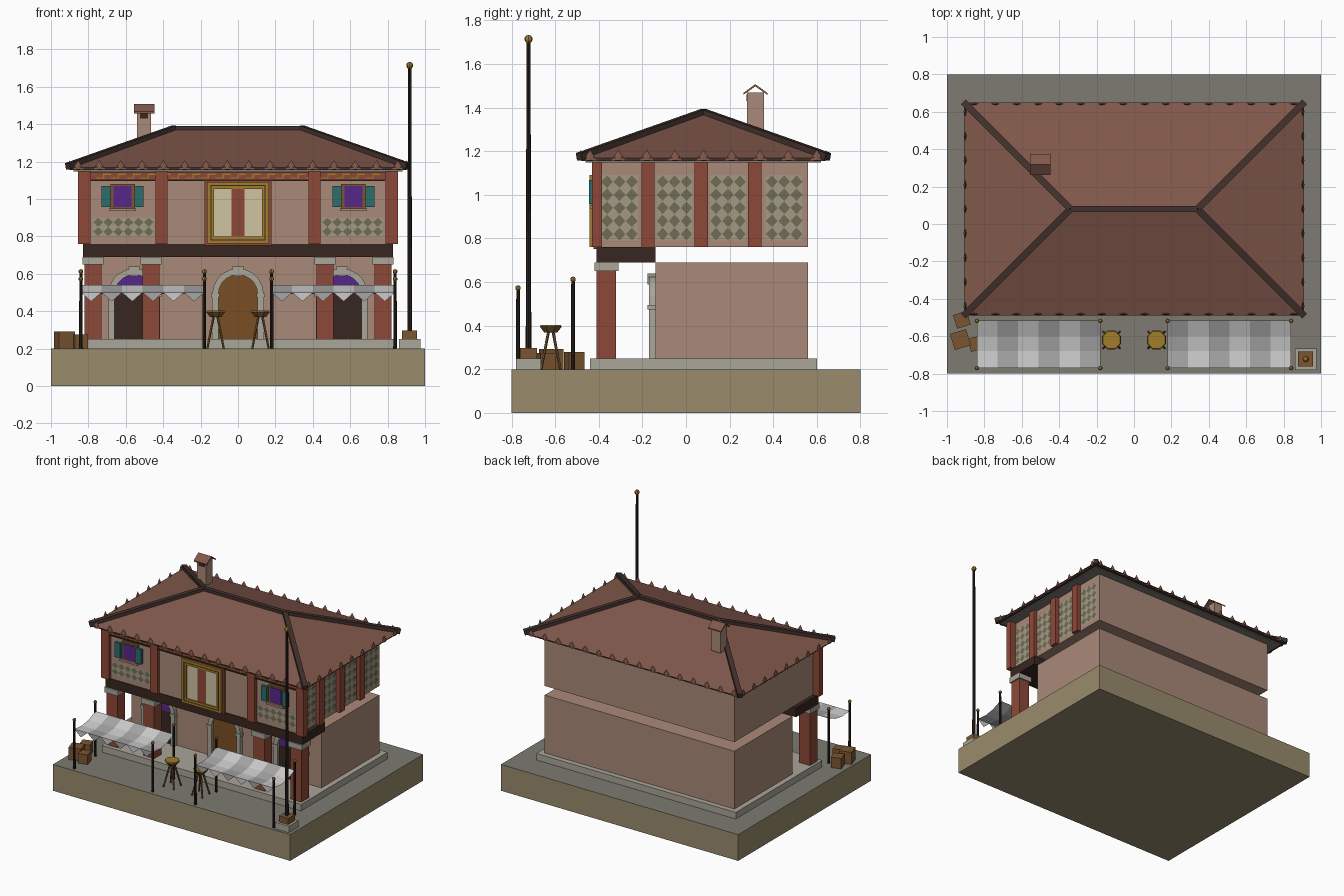
import bpy, bmesh, math
from mathutils import Vector, Matrix

if "Cube" in bpy.data.objects:
    bpy.data.objects.remove(bpy.data.objects["Cube"])

MATS = {}
def mat(hexcol):
    if hexcol not in MATS:
        m = bpy.data.materials.new("mat_" + hexcol)
        m.diffuse_color = [(int(hexcol[i:i+2], 16) / 255) ** 2.2 for i in (0, 2, 4)] + [1]
        m.use_nodes = True
        m.node_tree.nodes["Principled BSDF"].inputs["Base Color"].default_value = m.diffuse_color
        MATS[hexcol] = m
    return MATS[hexcol]

PINK, RED, DARK, STONE = "a88878", "8c4a3a", "3a2a24", "a8a498"
TAN, GREY, ROOF, RIDGE = "988a6c", "7c7a70", "80594c", "443430"
GOLD, WOOD, PURPLE, TEAL = "a07c30", "7a5634", "582a88", "2f6e6c"
DOOR, CREAM, PANEL, LATT, IRON = "785028", "cdc2a2", "a09880", "716c58", "2e2622"

def mesh(name, verts, faces, col):
    me = bpy.data.meshes.new(name)
    me.from_pydata(verts, [], faces)
    bm = bmesh.new(); bm.from_mesh(me)
    bmesh.ops.recalc_face_normals(bm, faces=bm.faces)
    bm.to_mesh(me); bm.free()
    ob = bpy.data.objects.new(name, me)
    bpy.context.collection.objects.link(ob)
    me.materials.append(mat(col))
    return ob

def prism(name, pts, y0, y1, col):
    n = len(pts)
    v = [(x, y, z) for y in (y0, y1) for x, z in pts]
    f = [tuple(range(n)), tuple(range(2 * n - 1, n - 1, -1))]
    f += [(i, (i + 1) % n, n + (i + 1) % n, n + i) for i in range(n)]
    return mesh(name, v, f, col)

def box(name, x0, x1, y0, y1, z0, z1, col):
    x0, x1 = sorted((x0, x1))
    return prism(name, [(x0, z0), (x1, z0), (x1, z1), (x0, z1)], y0, y1, col)

def rod(name, p, q, r1, r2, n, col, spin=0):
    p, q = Vector(p), Vector(q)
    rot = (q - p).to_track_quat('Z', 'Y').to_matrix().to_4x4()
    ob = mesh(name, [], [], col)
    bm = bmesh.new()
    bmesh.ops.create_cone(bm, cap_ends=True, segments=n, radius1=r1, radius2=r2, depth=(q - p).length,
                          matrix=Matrix.Translation((p + q) / 2) @ rot @ Matrix.Rotation(spin, 4, 'Z'))
    bm.to_mesh(ob.data); bm.free()
    return ob

def ball(name, p, r, col):
    ob = mesh(name, [], [], col)
    bm = bmesh.new()
    bmesh.ops.create_uvsphere(bm, u_segments=8, v_segments=5, radius=r, matrix=Matrix.Translation(p))
    bm.to_mesh(ob.data); bm.free()

# ground block with paved top
base = box("ground_block", -1, 1, -.8, .8, 0, .2, TAN)
base.data.materials.append(mat(GREY))
for p in base.data.polygons:
    p.material_index = int(p.normal.z > .5)
box("plinth", -.84, .84, -.44, .6, .2, .25, STONE)

# main storeys and overhanging beam
box("lower_wall", -.8, .8, -.14, .56, .25, .69, PINK)
box("porch_beam", -.83, .83, -.41, -.14, .69, .76, DARK)
box("upper_wall", -.8, .8, -.405, .56, .76, 1.155, PINK)

# porch columns, upper pilasters
for s in (-1, 1):
    for x in (.775, .465):
        box("column", s * (x - .046), s * (x + .046), -.41, -.32, .25, .65, RED)
        box("capital", s * (x - .057), s * (x + .057), -.42, -.31, .65, .69, STONE)
    box("corner_pilaster", s * .788, s * .855, -.43, -.385, .76, 1.15, RED)
    box("front_pilaster", s * .376, s * .442, -.43, -.4, .76, 1.15, RED)
for y in (-.175, .07, .315):
    box("side_pilaster", .79, .83, y - .03, y + .03, .76, 1.15, RED)

# lattice panels
def lattice(u0, u1, z0, z1, put):
    m = mesh("lattice_panel", [put(u, z, .004) for u, z in ((u0, z0), (u1, z0), (u1, z1), (u0, z1))], [(0, 1, 2, 3)], PANEL)
    nu, nz = round((u1 - u0) / .057), round((z1 - z0) / .055)
    du, dz = (u1 - u0) / nu, (z1 - z0) / nz
    v, f = [], []
    for i in range(nu):
        for j in range(nz):
            u, z = u0 + (i + .5) * du, z0 + (j + .5) * dz
            f.append(tuple(range(len(v), len(v) + 4)))
            v += [put(u + a * du * .48, z + b * dz * .48, .007) for a, b in ((-1, 0), (0, -1), (1, 0), (0, 1))]
    mesh("lattice_diamonds", v, f, LATT)
for a, b in ((-.39, -.22), (-.135, .03), (.11, .275), (.365, .535)):
    lattice(a, b, .79, 1.09, lambda u, z, d: (.8 + d, u, z))
for a, b in ((-.775, -.45), (.45, .775)):
    lattice(a, b, .8, .9, lambda u, z, d: (u, -.405 - d, z))

# upper windows with shutters
for s in (-1, 1):
    c = s * .617
    box("window_frame", c - .065, c + .065, -.425, -.4, .945, 1.08, WOOD)
    box("window_pane", c - .048, c + .048, -.43, -.42, .957, 1.068, PURPLE)
    box("window_sill", c - .072, c + .072, -.44, -.4, .935, .95, PINK)
    for t in (-1, 1):
        box("shutter", c + t * .064, c + t * .112, -.445, -.425, .957, 1.068, TEAL)

# frieze with stepped gold key
box("frieze", -.79, .79, -.42, -.4, 1.105, 1.145, RED)
box("frieze_moulding", -.79, .79, -.425, -.4, 1.095, 1.105, DARK)
for i in range(19):
    x = -.76 + i * .08
    box("key_low", x, x + .045, -.424, -.418, 1.108, 1.115, GOLD)
    box("key_rise", x + .038, x + .045, -.424, -.418, 1.115, 1.128, GOLD)
    box("key_high", x + .038, x + .08, -.424, -.418, 1.128, 1.135, GOLD)

# central framed panel
box("panel_surround", -.18, .18, -.425, -.4, .752, 1.1, RED)
box("panel_back", -.135, .135, -.432, -.42, .79, 1.065, CREAM)
box("panel_stripe", -.034, .034, -.436, -.42, .79, 1.065, RED)
for a, b, d, col in ((.165, .148, .442, GOLD), (.148, .143, .438, DARK), (.143, .128, .442, GOLD)):
    lo, hi = .926 - a, .926 + a
    for s in (-1, 1):
        box("frame_side", s * b, s * a, -d, -.42, lo, hi, col)
        box("frame_rail", -a, a, -d, -.42, .926 + min(s * a, s * b), .926 + max(s * a, s * b), col)

# arched doors
def arc(c, r, z, n=10):
    return [(c + r * math.cos(math.pi * i / n), z + r * math.sin(math.pi * i / n)) for i in range(n + 1)]
for c in (-.555, 0, .555):
    inner, outer = arc(c, .105, .49), arc(c, .138, .49)
    prism("arch_surround", [(c + .138, .25)] + outer + [(c - .138, .25), (c - .105, .25)]
          + inner[::-1] + [(c + .105, .25)], -.17, -.14, STONE)
    prism("keystone", [(c - .02, .588), (c + .02, .588), (c + .032, .64), (c - .032, .64)], -.177, -.14, STONE)
    for s in (-1, 1):
        box("impost", c + s * .1, c + s * .145, -.176, -.14, .475, .495, STONE)
    if c == 0:
        prism("front_door", [(c + .105, .25)] + inner + [(c - .105, .25)], -.15, -.138, DOOR)
    else:
        prism("fanlight", inner, -.15, -.138, PURPLE)
        box("side_door", c - .105, c + .105, -.15, -.138, .25, .49, DARK)

# hipped roof
def ring(e, z):
    return [(-e, .08 - e + .34, z), (e, .08 - e + .34, z), (e, .08 + e - .34, z), (-e, .08 + e - .34, z)]
low, ends = ring(.91, 1.168), [(-.34, .08, 1.375), (.34, .08, 1.375)]
mesh("roof", low + ends, [(0, 1, 5, 4), (1, 2, 5), (2, 3, 4, 5), (3, 0, 4), (3, 2, 1, 0)], ROOF)
box("fascia", -.9, .9, -.48, .64, 1.155, 1.168, RIDGE)
box("soffit", -.88, .88, -.46, .62, 1.147, 1.156, GREY)
rod("ridge_cap", ends[0], ends[1], .023, .023, 4, RIDGE, math.pi / 4)
for p, q in zip(low, (ends[0], ends[1], ends[1], ends[0])):
    rod("hip_cap", Vector(p) + Vector((0, 0, .006)), q, .025, .025, 4, RIDGE, math.pi / 4)

# pointed tiles along the eaves
tiles = mesh("eave_tiles", [], [], ROOF)
bm = bmesh.new()
spots = [(-.855 + i * .114, y, 0) for i in range(16) for y in (-.482, .642)]
spots += [(x, -.44 + i * .13, math.pi / 2) for i in range(9) for x in (-.902, .902)]
for x, y, a in spots:
    bmesh.ops.create_cone(bm, cap_ends=True, segments=4, radius1=.031, radius2=0, depth=.05,
        matrix=Matrix.Translation((x, y, 1.183)) @ Matrix.Rotation(a, 4, 'Z') @ Matrix.Diagonal((1, .3, 1, 1)))
bm.to_mesh(tiles.data); bm.free()

# chimney with gabled cap
box("chimney", -.54, -.465, .28, .357, 1.29, 1.47, PINK)
box("chimney_vent", -.525, -.48, .277, .285, 1.43, 1.46, DARK)
for s in (-1, 1):
    y = .318
    v = [(x, y + s * d, z) for x in (-.557, -.447) for d, z in ((0, 1.497), (.055, 1.458), (.055, 1.467), (0, 1.507))]
    mesh("chimney_cap", v, [(0, 1, 2, 3), (7, 6, 5, 4), (0, 4, 5, 1), (1, 5, 6, 2), (2, 6, 7, 3), (3, 7, 4, 0)], ROOF)

# flagpole
box("pole_footing", .86, .975, -.78, -.665, .2, .25, STONE)
box("pole_socket", .878, .957, -.762, -.683, .25, .297, WOOD)
rod("flagpole", (.918, -.722, .29), (.918, -.722, 1.71), .013, .009, 8, IRON)
ball("flagpole_knob", (.918, -.722, 1.714), .019, GOLD)

# striped awnings on posts
SAG = [(-.515, .54), (-.6, .505), (-.68, .492), (-.77, .5)]
for s in (-1, 1):
    for i in range(6):
        x0, x1 = s * (.18 + i * .11), s * (.18 + (i + 1) * .11)
        col = ("a4a4a4", "c4c4c4")[i % 2]
        mesh("awning_strip", [(x, y, z) for y, z in SAG for x in (x0, x1)],
             [(2 * k, 2 * k + 1, 2 * k + 3, 2 * k + 2) for k in range(3)], col)
        mesh("awning_point", [(x0, -.77, .5), (x1, -.77, .5), ((x0 + x1) / 2, -.77, .452)], [(0, 1, 2)], col)
    for x in (s * .18, s * .84):
        for y, top in ((-.77, .57), (-.518, .61)):
            rod("awning_post", (x, y, .2), (x, y, top), .01, .008, 8, IRON)
            ball("post_knob", (x, y, top + .002), .013, GOLD)

# stools
for x in (-.12, .12):
    rod("stool_seat", (x, -.62, .368), (x, -.62, .395), .032, .054, 8, WOOD, math.pi / 8)
    rod("stool_top", (x, -.62, .395), (x, -.62, .403), .054, .05, 8, GOLD, math.pi / 8)
    for k in range(4):
        a = math.pi / 4 + k * math.pi / 2
        d = Vector((math.cos(a), math.sin(a), 0))
        rod("stool_leg", Vector((x, -.62, .37)) + d * .015, Vector((x, -.62, .2)) + d * .062, .007, .006, 6, WOOD)

# crates
for x, y, h, w, a in ((-.92, -.512, .04, .038, .3), (-.928, -.618, .046, .045, .3), (-.845, -.64, .037, .036, .25)):
    c = box("crate", -w, w, -w, w, -h, h, WOOD)
    c.location, c.rotation_euler = (x, y, .2 + h), (0, 0, a)
